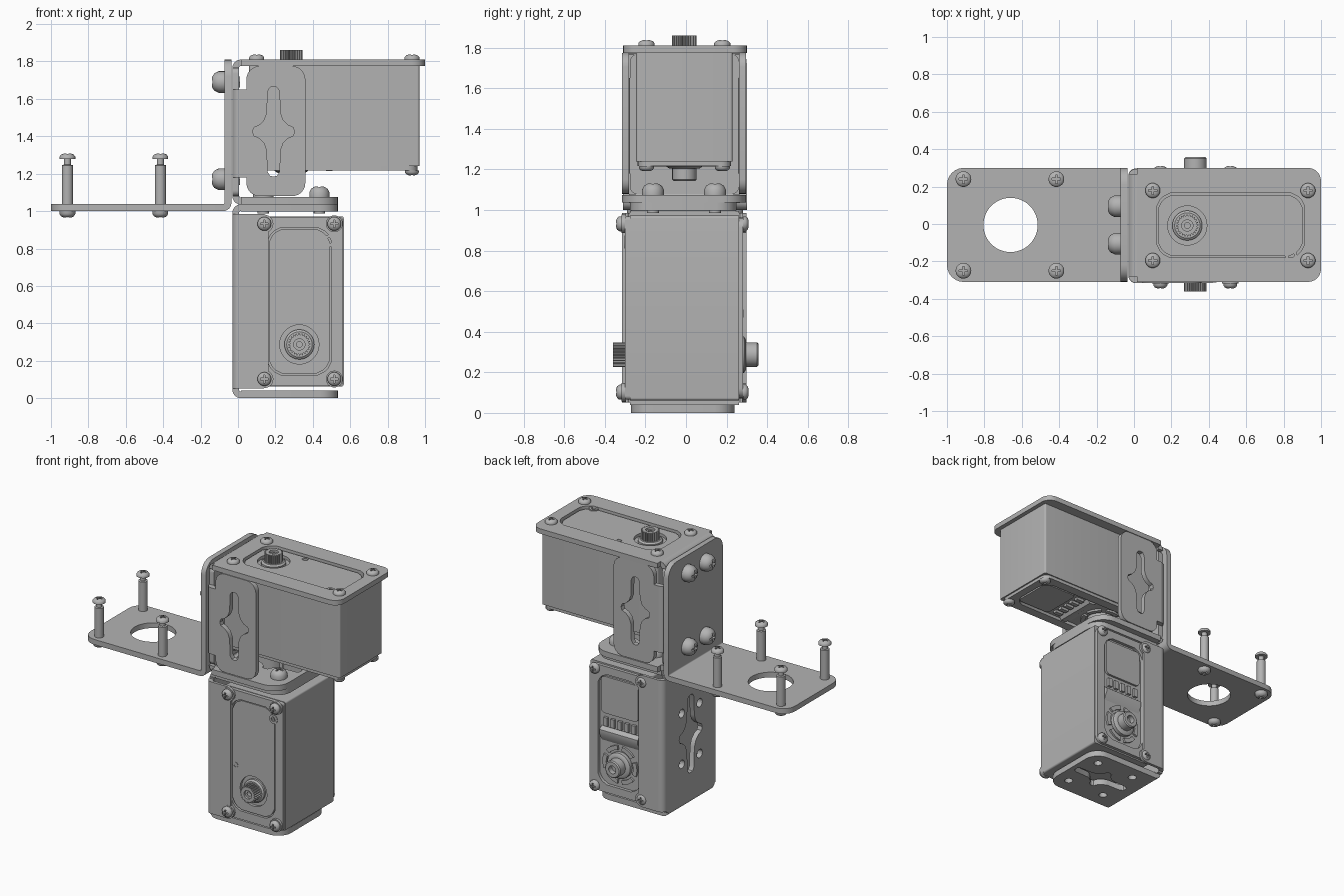
import bpy, bmesh, math
from mathutils import Matrix, Vector

if "Cube" in bpy.data.objects:
    bpy.data.objects.remove(bpy.data.objects["Cube"])

metal = bpy.data.materials.new("grey metal")
metal.use_nodes = True
grey = (0.45, 0.45, 0.45, 1)
metal.diffuse_color = grey
metal.node_tree.nodes["Principled BSDF"].inputs["Base Color"].default_value = grey
made = []


# ---- helpers ----
def frame(u, v, w, origin=(0, 0, 0)):
    m = Matrix((u, v, w)).transposed().to_4x4()
    m.translation = origin
    return m


EX, EY, EZ = Vector((1, 0, 0)), Vector((0, 1, 0)), Vector((0, 0, 1))
FZ, FY, FX = frame(EX, EY, EZ), frame(EX, EZ, EY), frame(EY, EZ, EX)


def add_object(name, mesh):
    ob = bpy.data.objects.new(name, mesh)
    bpy.context.collection.objects.link(ob)
    made.append(ob)
    return ob


def finish(name, bm, f):
    bm.transform(f)
    bmesh.ops.recalc_face_normals(bm, faces=bm.faces)
    mesh = bpy.data.meshes.new(name)
    bm.to_mesh(mesh)
    bm.free()
    mesh.materials.append(metal)
    return add_object(name, mesh)


def plate(name, f, loops, lo, hi):
    """Flat outline (first loop) with holes (other loops), from lo to hi."""
    bm = bmesh.new()
    for loop in loops:
        vs = [bm.verts.new((u, v, lo)) for u, v in loop]
        for i, v in enumerate(vs):
            bm.edges.new((vs[i - 1], v))
    bmesh.ops.triangle_fill(bm, edges=bm.edges[:], use_beauty=True, normal=EZ)
    res = bmesh.ops.extrude_face_region(bm, geom=bm.faces[:])
    top = [g for g in res["geom"] if isinstance(g, bmesh.types.BMVert)]
    bmesh.ops.translate(bm, verts=top, vec=(0, 0, hi - lo))
    return finish(name, bm, f)


def lathe(name, f, at, profile, seg=28):
    bm = bmesh.new()
    vs = [bm.verts.new((r, 0, h)) for r, h in profile]
    es = [bm.edges.new(p) for p in zip(vs, vs[1:])]
    bmesh.ops.spin(bm, geom=vs + es, cent=(0, 0, 0), axis=EZ,
                   angle=math.tau, steps=seg)
    bmesh.ops.remove_doubles(bm, verts=bm.verts, dist=1e-5)
    return finish(name, bm, f @ Matrix.Translation(at))


def arc(cx, cy, r, a0, a1, n=6):
    steps = [math.radians(a0 + (a1 - a0) * i / n) for i in range(n + 1)]
    return [(cx + r * math.cos(a), cy + r * math.sin(a)) for a in steps]


def circle(cx, cy, r, n=28):
    return arc(cx, cy, r, 0, 360 - 360 / n, n - 1)


def rect(u0, u1, v0, v1, r=(0, 0, 0, 0)):
    """Radii run from the low-u low-v corner, anticlockwise."""
    if not isinstance(r, tuple):
        r = (r,) * 4
    out = []
    corners = ((u0, v0, 1, 1), (u1, v0, -1, 1), (u1, v1, -1, -1), (u0, v1, 1, -1))
    for i, (u, v, su, sv) in enumerate(corners):
        if r[i]:
            out += arc(u + su * r[i], v + sv * r[i], r[i], 180 + 90 * i, 270 + 90 * i)
        else:
            out.append((u, v))
    return out


def cross(cu, cv, s=1, turned=False):
    q = [(.112, 0), (.105, .022), (.075, .035), (.05, .06), (.035, .1), (.032, .215), (.018, .237)]
    q += [(0, .24)]
    q += [(-u, v) for u, v in q[-2::-1]]
    q += [(u, -v) for u, v in q[-2:0:-1]]
    return [(cu + s * (v if turned else u), cv + s * (u if turned else v)) for u, v in q]


def notched(u0, u1, v0, v1, c=.035):
    """Window outline with stepped-in, chamfered corners."""
    return [(u0 + 2 * c, v0), (u1 - 2 * c, v0), (u1 - c, v0 + c / 2), (u1 - c / 2, v0 + c),
            (u1, v0 + 2 * c), (u1, v1 - 2 * c), (u1 - c / 2, v1 - c), (u1 - c, v1 - c / 2),
            (u1 - 2 * c, v1), (u0 + 2 * c, v1), (u0 + c, v1 - c / 2), (u0 + c / 2, v1 - c),
            (u0, v1 - 2 * c), (u0, v0 + 2 * c), (u0 + c / 2, v0 + c), (u0 + c, v0 + c / 2)]


def bend(name, f, cu, cv, a0, t, lo, hi, r=.045):
    outline = arc(cu, cv, r, a0, a0 + 90) + arc(cu, cv, r - t, a0 + 90, a0)
    plate(name, f, [outline], lo, hi)


# ---- one screw head with a cross recess, reused everywhere ----
head = lathe("screw_head", FZ, (0, 0, 0), [(0, 0), (1, 0), (1, .45), (.8, .8), (.45, 1), (0, 1)], 24)
a, b = .12, .55
plus = [(b, -a), (b, a), (a, a), (a, b), (-a, b), (-a, a), (-b, a), (-b, -a), (-a, -a), (-a, -b), (a, -b), (a, -a)]
cutter = plate("recess_cutter", FZ, [plus], .5, 1.5)
mod = head.modifiers.new("recess", "BOOLEAN")
mod.operation, mod.object, mod.solver = "DIFFERENCE", cutter, "EXACT"
bpy.context.view_layer.update()
screw_mesh = bpy.data.meshes.new_from_object(head.evaluated_get(bpy.context.evaluated_depsgraph_get()))
for ob in (head, cutter):
    made.remove(ob)
    bpy.data.objects.remove(ob)


def screw(name, f, at, direction, r=.04, h=.03):
    rot = Vector(direction).to_track_quat("Z", "Y").to_matrix().to_4x4()
    ob = add_object(name, screw_mesh)
    ob.matrix_world = f @ Matrix.Translation(at) @ rot @ Matrix.Diagonal((r, r, h, 1))


# ---- servo, origin on the shaft axis at the top of its case ----
DEPTH = .535
SCREWS = [(u, v) for u in (-.185, .645) for v in (-.187, .187)]


def servo(name, f):
    body = plate(name + "_case", f, [rect(-.225, .685, -.2375, .2375, .012)], -DEPTH, 0)
    notch = arc(.15, .165, .022, 180, 360)
    panel = notched(-.155, .617, -.163, .163)
    plate(name + "_top_panel", f, [panel, circle(0, 0, .105)], 0, .02)
    plate(name + "_panel_mark", f, [circle(.15, .14, .02), circle(.15, .14, .012)], .02, .024)
    plate(name + "_panel_socket", f, [circle(.555, -.16, .032), circle(.555, -.16, .016)], 0, .028)
    teeth = [(r * math.cos(i * math.tau / 96), r * math.sin(i * math.tau / 96))
             for i in range(96) for r in [.06 if i % 4 < 2 else .051]]
    lathe(name + "_shaft_collar", f, (0, 0, 0), [(0, 0), (.08, 0), (.08, .015), (.068, .024), (0, .024)])
    plate(name + "_shaft_spline", f, [teeth, circle(0, 0, .03)], .02, .085)
    lathe(name + "_shaft_core", f, (0, 0, .02), [(.015, 0), (.03, 0), (.03, .05), (.015, .05)])
    # back cover: frame, panel, connector and idler horn
    back = -DEPTH - .022
    plate(name + "_back_frame", f, [rect(-.215, .675, -.23, .23, .05), notched(-.16, .62, -.165, .165)], back, -DEPTH)
    plate(name + "_back_panel", f, [rect(.34, .6, -.145, .145, .03)], -DEPTH - .015, -DEPTH + .005)
    side = f @ frame(EX, EZ, EY)
    wedge = [(.14, -DEPTH), (.24, -DEPTH), (.22, back - .004), (.19, back - .004)]
    plate(name + "_connector_ledge", side, [wedge], -.15, .15)
    for i in range(-2, 3):
        v = i * .055
        plate(name + "_connector_tooth", f, [rect(.25, .31, v - .015, v + .015)], -DEPTH - .018, -DEPTH)
    for i in range(6):
        a0 = i * 60 + 8
        plate(name + "_horn_rib", f, [arc(0, 0, .135, a0, a0 + 44) + arc(0, 0, .105, a0 + 44, a0)],
              -DEPTH - .014, -DEPTH)
    lathe(name + "_idler_horn", f, (0, 0, -DEPTH),
          [(0, 0), (.09, 0), (.09, -.025), (.075, -.035), (.06, -.035), (.06, -.09), (.053, -.097),
           (.028, -.097), (.028, -.06), (0, -.06)])
    for u, v in SCREWS:
        screw(name + "_back_screw", f, (u, v, back), (0, 0, -1), .037, .027)


upper = frame(EX, EY, EZ, (.285, -.008, 1.775))
lower = frame(EZ, -EX, -EY, (.328, -.275, .287))
servo("upper_servo", upper)
servo("lower_servo", lower)
for u, v in SCREWS:
    screw("upper_servo_screw", upper, (u, v, .035), (0, 0, 1), .04, .027)
    screw("lower_servo_screw", lower, (u, v, .04), (0, 0, 1), .037, .03)
    lathe("lower_screw_washer", lower, (u, v, .02), [(0, 0), (.045, 0), (.045, .022), (0, .022)])
plate("lower_servo_front_frame", lower,
      [rect(-.222, .682, -.233, .235, .02), notched(-.162, .624, -.17, .17)], 0, .025)

# ---- camera plate bracket: floor, wall and standoffs ----
Y0, Y1 = -.31, .3
plate("camera_plate", FZ, [rect(-1, -.08, Y0, Y1, (.09, 0, 0, .09)), circle(-.66, -.005, .145, 48)], 1, 1.037)
plate("camera_wall", FX, [rect(Y0, Y1, 1.045, 1.81, (0, 0, .09, .09))], -.072, -.035)
bend("camera_bend", FY, -.08, 1.045, 270, .037, Y0, Y1)
for x in (-.912, -.415):
    for y in (-.25, .24):
        lathe("standoff", FZ, (x, y, 0), [(0, 1.03), (.03, 1.03), (.03, 1.245), (.019, 1.248), (.019, 1.29), (0, 1.29)])
        screw("standoff_top_screw", FZ, (x, y, 1.278), EZ, .042, .03)
        screw("standoff_bottom_screw", FZ, (x, y, 1), -EZ, .042, .035)
for y in (-.105, .095):
    for z in (1.17, 1.69):
        screw("wall_screw", FX, (y, z, -.072), (0, 0, -1), .058, .068)
        lathe("wall_nut", FX, (y, z, 0), [(0, 0), (.035, 0), (.035, .012), (0, .012)], 6)

# ---- upper bracket: wall, top plate, base flange and side tabs ----
plate("upper_wall", FX, [rect(-.275, .26, 1.08, 1.765, .03)], -.03, .005)
window = notched(.123, .912, -.18, .165)
plate("upper_top_plate", FZ, [rect(.015, 1, Y0, Y1, (0, .07, .07, 0)), window], 1.775, 1.81)
bend("upper_top_bend", FY, .015, 1.765, 90, .035, -.28, .265)
bend("upper_base_bend", FY, .015, 1.08, 180, .038, -.28, .265)
BASE = [(x, y) for x in (.135, .435) for y in (-.163, .143)]


def flange(name, y0, y1, z0, z1, r):
    holes = [circle(x, y, .028, 16) for x, y in BASE]
    plate(name, FZ, [rect(.015, .535, y0, y1, (0, r, r, 0)), cross(.285, -.01, .9, True)] + holes, z0, z1)


flange("upper_base_flange", -.315, .295, 1.036, 1.075, .12)
for x, y in BASE:
    screw("base_screw", FZ, (x, y, 1.075), EZ, .054, .056)
    lathe("base_nut", FZ, (x, y, .986), [(0, 0), (.03, 0), (.03, .08), (0, .08)], 16)
for y0, y1, sign in ((-.315, -.28, -1), (.26, .295, 1)):
    plate("side_tab", FY, [rect(.045, .36, 1.08, 1.775, .07), cross(.19, 1.425)], y0, y1)
    plate("side_tab_neck", FY, [rect(.01, .05, 1.18, 1.65)], y0, y1)
    cy = -.275 if sign < 0 else .255
    bend("side_tab_bend", FZ, .01, cy, 180 if sign < 0 else 90, .035, 1.18, 1.65, .04)

# ---- lower bracket: wall, top and bottom flanges, side flanges ----
holes = [circle(y - .01, z + .5, .03, 16) for y in (-.1, .1) for z in (-.18, .18)]
plate("lower_wall", FX, [rect(-.275, .26, .04, .995), cross(-.01, .5, 1.15)] + holes, -.03, .005)
flange("lower_top_flange", -.275, .25, .997, 1.036, .1)
flange("lower_bottom_flange", -.27, .24, 0, .042, .1)
bend("lower_top_bend", FY, .015, .991, 90, .035, -.27, .245)
bend("lower_bottom_bend", FY, .015, .045, 180, .035, -.27, .24)
for y0, y1, sign in ((-.316, -.296, -1), (.277, .297, 1)):
    plate("lower_side_flange", FY, [rect(.01, .162, .052, .985, (0, .03, .03, 0))], y0, y1)
    cy = -.276 if sign < 0 else .257
    bend("lower_side_bend", FZ, .01, cy, 180 if sign < 0 else 90, .03, .052, .985, .04)
    for z in (.102, .932):
        rim = lathe("flange_boss", FY, (.141, z, y0), [(0, 0), (.048, 0), (.048, .02), (0, .02)])

# ---- smooth round parts, keep edges sharp ----
bpy.ops.object.select_all(action="DESELECT")
for ob in made:
    ob.select_set(True)
bpy.context.view_layer.objects.active = made[0]
bpy.ops.object.shade_smooth_by_angle(angle=math.radians(35))
